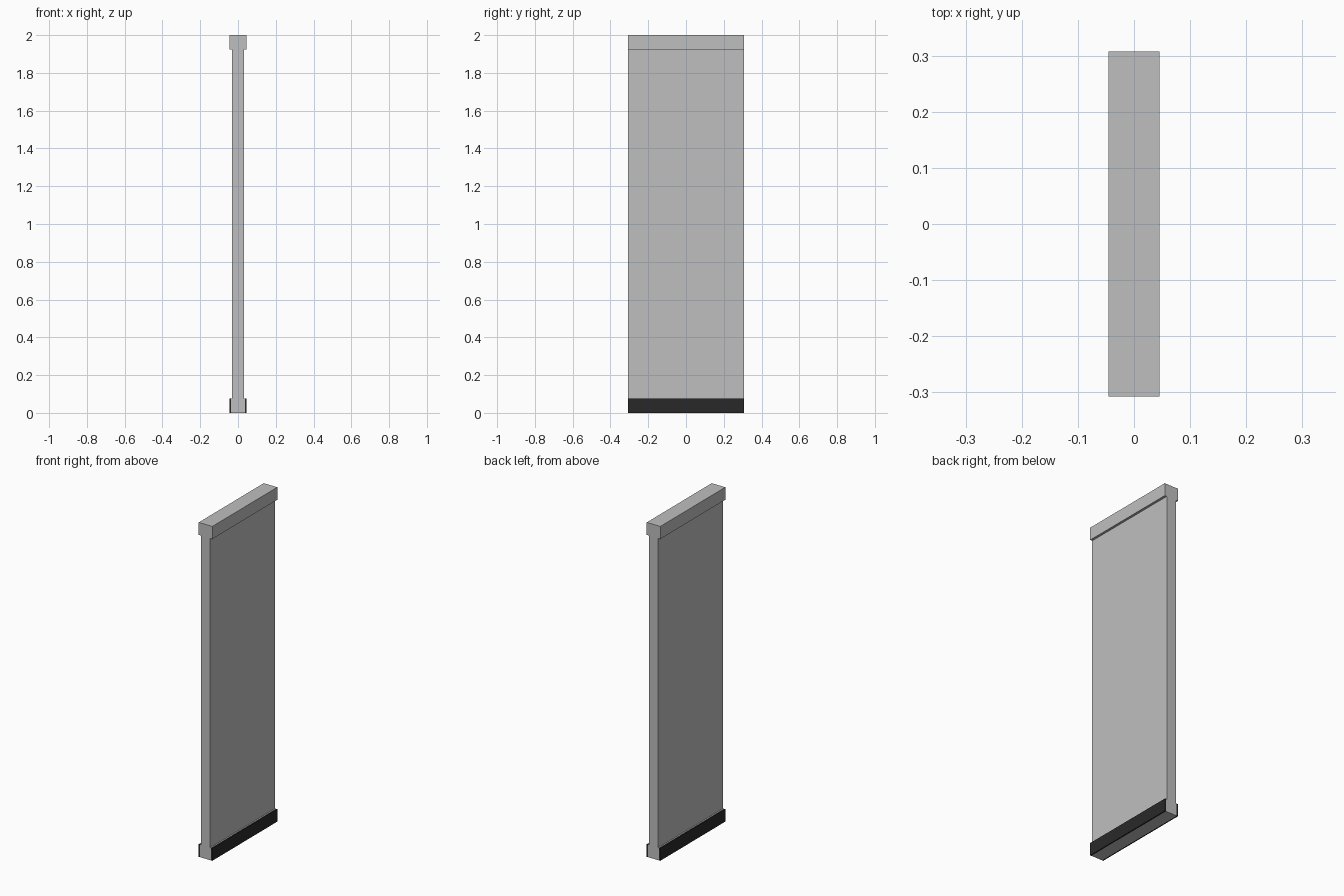
import bpy

if "Cube" in bpy.data.objects:
    bpy.data.objects.remove(bpy.data.objects["Cube"])

HALF_LEN = 0.307


def material(name, v):
    m = bpy.data.materials.new(name)
    m.diffuse_color = (v, v, v, 1)
    m.use_nodes = True
    m.node_tree.nodes["Principled BSDF"].inputs["Base Color"].default_value = m.diffuse_color
    return m


grey = material("light grey", 0.52)
dark = material("charcoal", 0.022)


def box(name, x0, x1, z0, z1, mat):
    """Box spanning the full wall length along y."""
    bpy.ops.mesh.primitive_cube_add(size=1, location=((x0 + x1) / 2, 0, (z0 + z1) / 2))
    ob = bpy.context.object
    ob.name = name
    ob.scale = (x1 - x0, HALF_LEN * 2, z1 - z0)
    bpy.ops.object.transform_apply(location=True, rotation=False, scale=True)
    ob.data.materials.append(mat)
    return ob


# Wall panel and top cap as one T-shaped profile, swept along y
profile = [(-0.031, 0), (0.031, 0), (0.031, 1.925), (0.045, 1.925),
           (0.045, 2), (-0.045, 2), (-0.045, 1.925), (-0.031, 1.925)]
n = len(profile)
verts = [(x, y, z) for y in (-HALF_LEN, HALF_LEN) for x, z in profile]
faces = [tuple(range(n)), tuple(range(2 * n - 1, n - 1, -1))]
faces += [(i, i + n, (i + 1) % n + n, (i + 1) % n) for i in range(n)]
me = bpy.data.meshes.new("wall_panel")
me.from_pydata(verts, [], faces)
me.materials.append(grey)
wall = bpy.data.objects.new("wall_panel", me)
bpy.context.collection.objects.link(wall)

# Skirting on both sides: grey backing with a dark facing plate
for side, s in (("left", -1), ("right", 1)):
    box(f"skirting_backing_{side}", *sorted((s * 0.031, s * 0.037)), 0, 0.075, grey)
    box(f"skirting_{side}", *sorted((s * 0.037, s * 0.045)), 0, 0.075, dark)
